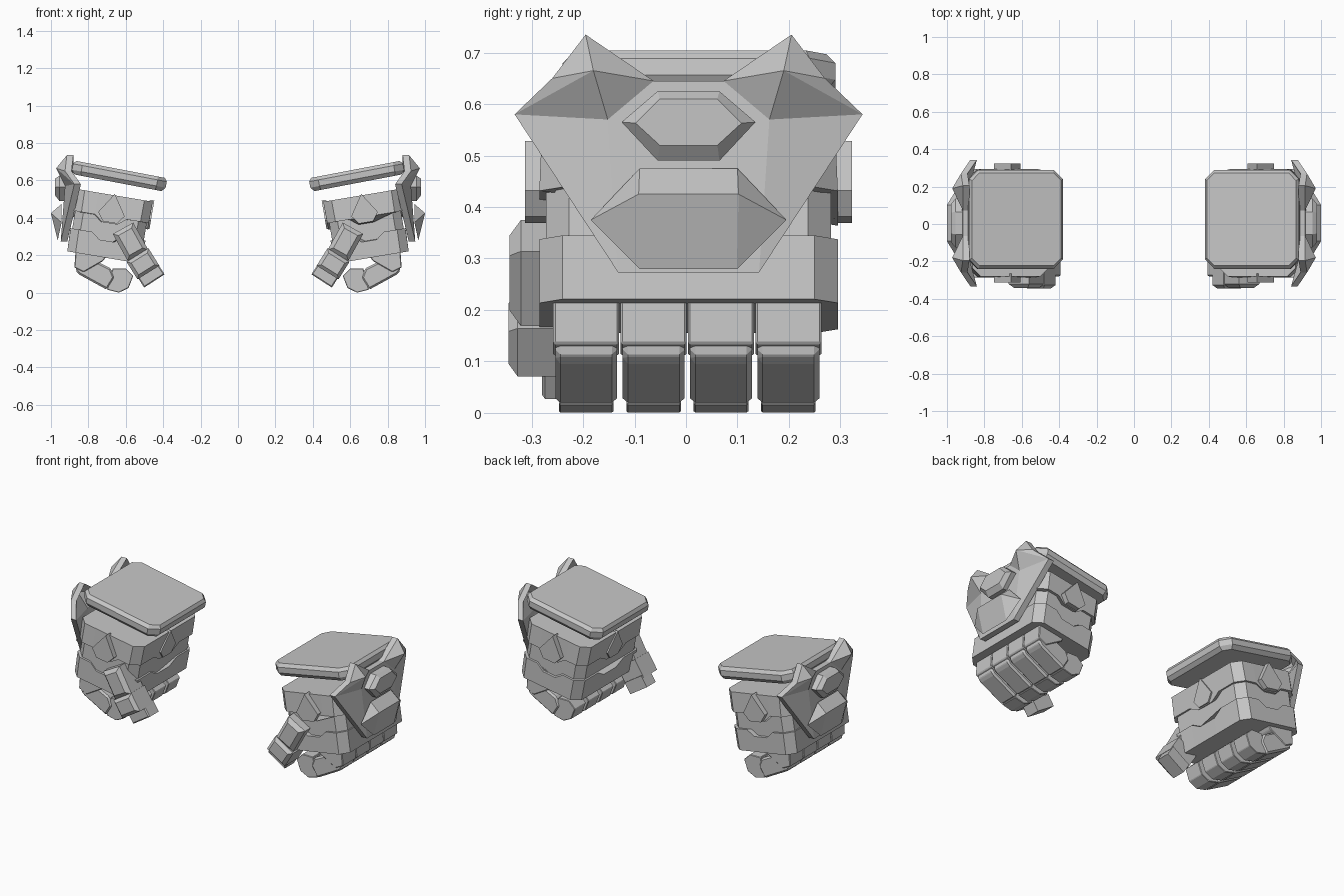
import bpy, bmesh, math
from mathutils import Vector, Matrix

cube = bpy.data.objects.get("Cube")
if cube:
    bpy.data.objects.remove(cube, do_unlink=True)

mat = bpy.data.materials.new("plain_grey")
mat.use_nodes = True
GREY = (0.56, 0.56, 0.56, 1)
mat.diffuse_color = GREY
mat.node_tree.nodes["Principled BSDF"].inputs["Base Color"].default_value = GREY

CY = 0.005                        # centre line of each gauntlet in y
TILT = Matrix.Translation((0.68, CY, 0.40)) @ Matrix.Rotation(-math.radians(9.5), 4, 'Y')


def add_pair(name, verts, faces, matrix=Matrix(), bevel=0, thickness=0):
    """Make one part on the +x gauntlet and its mirrored twin."""
    for side, sign in (("left", 1), ("right", -1)):
        bm = bmesh.new()
        vs = [bm.verts.new(matrix @ Vector(v)) for v in verts]
        for f in faces:
            bm.faces.new([vs[i] for i in f])
        if thickness:
            ext = bmesh.ops.extrude_face_region(bm, geom=bm.faces[:], use_keep_orig=True)
            new = [g for g in ext["geom"] if isinstance(g, bmesh.types.BMVert)]
            bmesh.ops.translate(bm, verts=new, vec=(-thickness, 0, 0))
        if bevel:
            bmesh.ops.bevel(bm, geom=bm.edges[:], offset=bevel, segments=1,
                            affect='EDGES', clamp_overlap=True)
        for v in bm.verts:
            v.co.x *= sign
        bmesh.ops.recalc_face_normals(bm, faces=bm.faces[:])
        mesh = bpy.data.meshes.new(side + "_" + name)
        bm.to_mesh(mesh)
        bm.free()
        mesh.materials.append(mat)
        ob = bpy.data.objects.new(side + "_" + name, mesh)
        bpy.context.collection.objects.link(ob)


def loft(name, rings, **kw):
    """Skin a stack of equal rings and cap both ends."""
    n = len(rings[0])
    faces = [[k * n + i, k * n + (i + 1) % n, (k + 1) * n + (i + 1) % n, (k + 1) * n + i]
             for k in range(len(rings) - 1) for i in range(n)]
    faces += [list(range(n)), list(range((len(rings) - 1) * n, len(rings) * n))]
    add_pair(name, [v for r in rings for v in r], faces, **kw)


def prism(name, profile, y0, y1, bevel=0):
    """Extrude an x-z profile along y."""
    loft(name, [[(x, y, z) for x, z in profile] for y in (y0, y1)], bevel=bevel)


def band_ring(hu, hv, w, dip=0, ch=0.045):
    """Chamfered rectangle whose side middles can dip down."""
    pts = []
    for k in range(4):
        a, b = (hu, hv) if k % 2 == 0 else (hv, hu)
        rot = Matrix.Rotation(k * math.pi / 2, 3, 'Z')
        for t, d in ((-b + ch, 0), (-b * 0.42, 0), (-b * 0.2, dip),
                     (b * 0.2, dip), (b * 0.42, 0), (b - ch, 0)):
            pts.append(rot @ Vector((a, t, w - d)))
    return pts


# Tilted hand armour: three stacked bands with stepped seams
loft("wrist_band", [band_ring(0.207, 0.285, 0.122), band_ring(0.205, 0.29, 0.005, 0.035)],
     matrix=TILT)
loft("middle_band", [band_ring(0.194, 0.277, 0.01, 0.035), band_ring(0.194, 0.277, -0.1, 0.035)],
     matrix=TILT)
loft("knuckle_band", [band_ring(0.203, 0.29, -0.09, 0.035), band_ring(0.2, 0.29, -0.215)],
     matrix=TILT)

# Tilted cover slab with a chamfered rim
slab = TILT @ Matrix.Translation((-0.008, 0.02, 0.228)) @ Matrix.Rotation(-math.radians(1.3), 4, 'Y')
loft("top_slab", [band_ring(0.237, 0.247, -0.037, ch=0.035), band_ring(0.255, 0.265, -0.015, ch=0.05),
                  band_ring(0.255, 0.265, 0.018, ch=0.05), band_ring(0.242, 0.248, 0.036, ch=0.04)],
     matrix=slab)

# Pointed studs on the front, back and inner faces of the wrist
STUD = [(0, 0.13), (0.072, 0.02), (0.038, -0.025), (-0.038, -0.025), (-0.072, 0.02)]
for label, turn, d0, d1 in (("front", 0, 0.27, 0.318), ("back", math.pi, 0.27, 0.318),
                            ("inner", -math.pi / 2, 0.19, 0.214)):
    m = TILT @ Matrix.Rotation(turn, 4, 'Z')
    loft(label + "_stud", [[(u, -d, w) for u, w in STUD] for d in (d0, d1)], matrix=m)

# Outer shield: folded plate with two horns
half = [(0.875, 0.338, 0.58), (0.925, 0.265, 0.65), (0.915, 0.2, 0.735),
        (0.972, 0.185, 0.665), (0.915, 0.068, 0.645), (0.925, 0.157, 0.57),
        (0.948, 0.137, 0.273)]
A, B, C, D, E, F, G = range(7)
tri = [(A, B, D), (A, D, F), (B, C, D), (C, E, D), (D, E, F), (A, F, G)]
verts = [(x, CY + s * y, z) for s in (1, -1) for x, y, z in half]
faces = tri + [tuple(i + 7 for i in f) for f in tri] + [(E, F, G, G + 7, F + 7, E + 7)]
add_pair("shield", verts, faces, thickness=0.035)


def hexagon(x, top, mid, low, short, wide, lean=0):
    """Six-sided ring facing +x; lean pushes its lower edge outward."""
    return [(x + (lean if z == low else 0), CY + y, z)
            for y, z in ((-short, top), (short, top), (wide, mid),
                         (short, low), (-short, low), (-wide, mid))]


# Shield boss and the wedge below it
loft("shield_boss", [hexagon(0.905, 0.625, 0.565, 0.49, 0.06, 0.13),
                     hexagon(0.955, 0.625, 0.565, 0.49, 0.06, 0.13),
                     hexagon(0.978, 0.61, 0.563, 0.52, 0.056, 0.103)])
wedge = hexagon(0.943, 0.475, 0.375, 0.28, 0.095, 0.19, 0.021)
wedge += [(1.0, CY - 0.097, 0.425), (1.0, CY + 0.097, 0.425)]
add_pair("shield_wedge", wedge, [(0, 1, 7, 6), (1, 2, 7), (2, 3, 7), (3, 4, 6, 7), (4, 5, 6),
                                 (5, 0, 6), (0, 1, 2, 5), (2, 3, 4, 5)])

# Four curled fingers of three joints each
NEAR = [(0.868, 0.23), (0.875, 0.135), (0.825, 0.11), (0.72, 0.17), (0.70, 0.20)]
MIDDLE = [(0.87, 0.122), (0.855, 0.10), (0.70, 0.015), (0.66, 0.08), (0.68, 0.13),
          (0.75, 0.165), (0.84, 0.18)]
TIP = [(0.70, 0.016), (0.637, 0), (0.585, 0.025), (0.56, 0.09), (0.60, 0.13), (0.67, 0.13)]
for i in range(4):
    y = -0.258 + i * 0.131
    n = str(i + 1)
    prism("finger_base_" + n, NEAR, y, y + 0.128, 0.004)
    prism("finger_middle_" + n, MIDDLE, y + 0.004, y + 0.124, 0.01)
    prism("finger_tip_" + n, TIP, y + 0.011, y + 0.117, 0.003)


def thumb_joint(name, x, z, degrees, width, length, y0, y1, chamfer):
    """Slanted block with a chamfered front face."""
    m = Matrix.Translation((x, 0, z)) @ Matrix.Rotation(math.radians(degrees), 4, 'Y')
    a, b = width / 2, length / 2

    def ring(y, inset):
        return [(u * (a - inset), y, w * (b - inset)) for u, w in ((-1, -1), (1, -1), (1, 1), (-1, 1))]
    loft(name, [ring(y0, chamfer), ring(y0 + chamfer, 0), ring(y1, 0)], matrix=m)


# Thumb crossing the front
thumb_joint("thumb_base", 0.575, 0.272, 29, 0.125, 0.165, -0.343, -0.21, 0.022)
thumb_joint("thumb_middle", 0.508, 0.154, 32, 0.138, 0.11, -0.345, -0.2, 0.018)
thumb_joint("thumb_tip", 0.466, 0.092, 33, 0.13, 0.07, -0.28, -0.19, 0.006)
